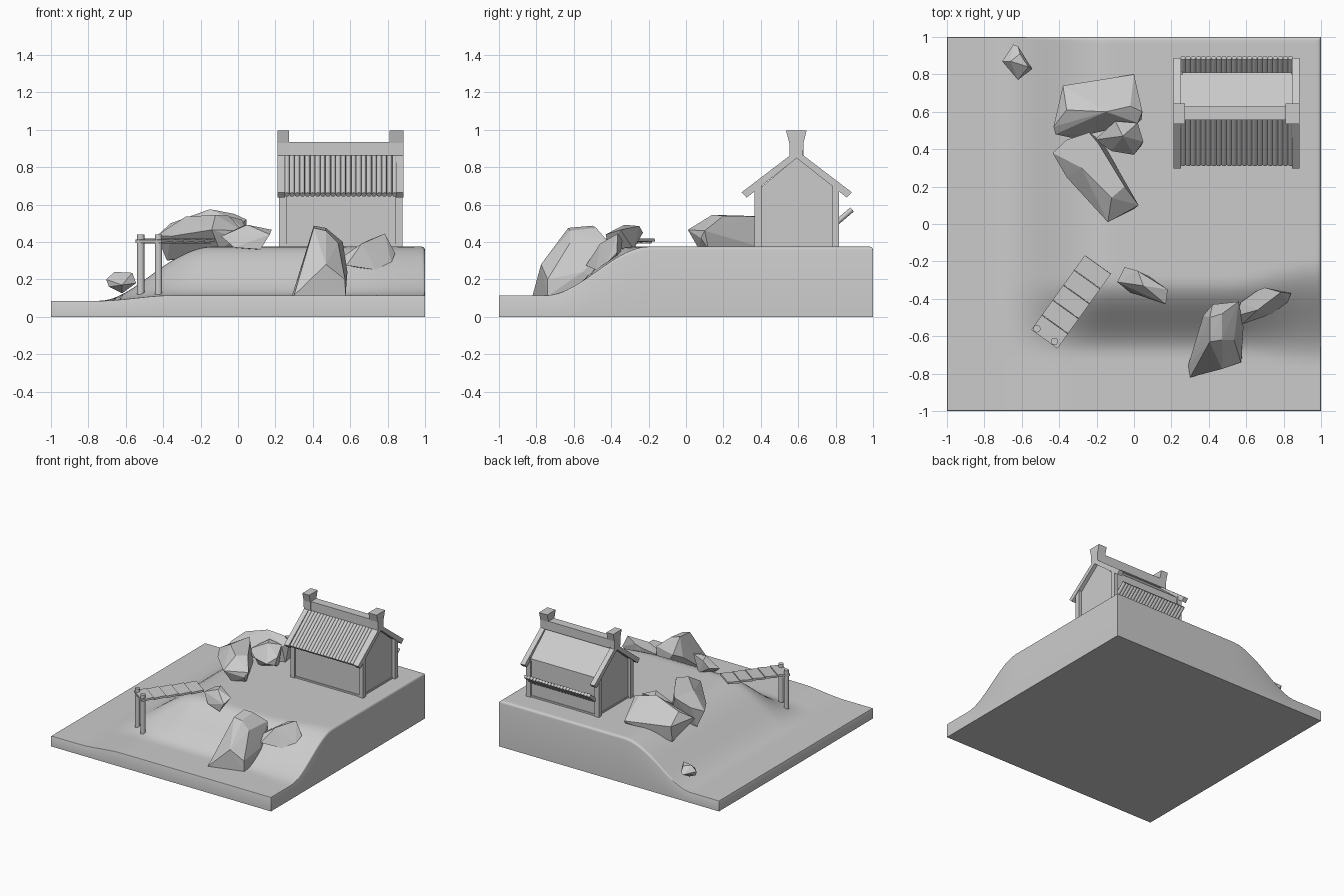
import bpy, bmesh, math
from mathutils import Vector, Matrix

if "Cube" in bpy.data.objects:
    bpy.data.objects.remove(bpy.data.objects["Cube"])

stone = bpy.data.materials.new("pale_grey")
stone.diffuse_color = (0.6, 0.6, 0.6, 1)
stone.use_nodes = True
stone.node_tree.nodes["Principled BSDF"].inputs["Base Color"].default_value = stone.diffuse_color


def finish(name, bm, smooth=None):
    bmesh.ops.recalc_face_normals(bm, faces=bm.faces)
    me = bpy.data.meshes.new(name)
    bm.to_mesh(me)
    bm.free()
    me.materials.append(stone)
    ob = bpy.data.objects.new(name, me)
    bpy.context.collection.objects.link(ob)
    if smooth:
        bpy.ops.object.select_all(action='DESELECT')
        ob.select_set(True)
        bpy.context.view_layer.objects.active = ob
        bpy.ops.object.shade_smooth_by_angle(angle=math.radians(smooth))
    return ob


def add_box(bm, centre, size, rot=Matrix()):
    m = Matrix.Translation(centre) @ rot @ Matrix.Diagonal((*size, 1))
    bmesh.ops.create_cube(bm, size=1, matrix=m)


def box(name, lo, hi):
    bm = bmesh.new()
    lo, hi = Vector(lo), Vector(hi)
    add_box(bm, (lo + hi) / 2, hi - lo)
    return finish(name, bm)


def prism(name, profile, x0, x1):
    """Extrude a (y, z) profile along x."""
    bm = bmesh.new()
    f = bm.faces.new([bm.verts.new((x0, y, z)) for y, z in profile])
    ext = bmesh.ops.extrude_face_region(bm, geom=[f])["geom"]
    bmesh.ops.translate(bm, vec=(x1 - x0, 0, 0),
                        verts=[v for v in ext if isinstance(v, bmesh.types.BMVert)])
    return finish(name, bm)


def add_rod(bm, a, b, r, n):
    a, b = Vector(a), Vector(b)
    m = Matrix.Translation((a + b) / 2) @ (b - a).to_track_quat('Z', 'Y').to_matrix().to_4x4()
    bmesh.ops.create_cone(bm, cap_ends=True, segments=n, radius1=r, radius2=r,
                          depth=(b - a).length, matrix=m)


def rock(name, *pts):
    """Faceted boulder: convex hull of a few corner points."""
    bm = bmesh.new()
    vs = [bm.verts.new(p) for p in pts]
    res = bmesh.ops.convex_hull(bm, input=vs)
    junk = {g for g in res["geom_interior"] + res["geom_unused"] if isinstance(g, bmesh.types.BMVert)}
    bmesh.ops.delete(bm, geom=list(junk), context='VERTS')
    finish(name, bm)


def ramp(t, a, b):
    t = min(1, max(0, (t - a) / (b - a)))
    return t * t * (3 - 2 * t)


# Terrain: smooth raised plateau with softly rounded rim
def height(x, y):
    wide = ramp(x, 0.5, 1)
    cliff = ramp(y, -0.70 - 0.05 * wide, -0.30 + 0.10 * wide)
    h = 0.085 + 0.03 * ramp(x, -0.75, -0.35) + 0.26 * ramp(x, -0.74, -0.14) * cliff
    edge = 1 - max(abs(x), abs(y))
    r = 0.05 * h
    if edge < r:
        h -= r - math.sqrt(max(0, r * r - (r - edge) ** 2))
    return h


rim = [0, 0.002, 0.006, 0.012, 0.02]
line = [-1 + r for r in rim] + [-0.96 + 0.04 * i for i in range(49)] + [1 - r for r in reversed(rim)]
n = len(line)
bm = bmesh.new()
grid = [[bm.verts.new((x, y, height(x, y))) for y in line] for x in line]
for i in range(n - 1):
    for j in range(n - 1):
        bm.faces.new((grid[i][j], grid[i + 1][j], grid[i + 1][j + 1], grid[i][j + 1]))
ring = ([grid[i][0] for i in range(n - 1)] + [grid[-1][j] for j in range(n - 1)]
        + [grid[i][-1] for i in range(n - 1, 0, -1)] + [grid[0][j] for j in range(n - 1, 0, -1)])
low = [bm.verts.new((v.co.x, v.co.y, 0)) for v in ring]
for k in range(len(ring)):
    q = (k + 1) % len(ring)
    bm.faces.new((ring[k], low[k], low[q], ring[q]))
bm.faces.new(low)
finish("terrain", bm, 40)

# House body with gables, sill and corner posts
prism("house_walls", [(0.38, 0.36), (0.38, 0.675), (0.592, 0.85), (0.804, 0.675), (0.804, 0.36)], 0.245, 0.855)
box("house_sill", (0.24, 0.374, 0.36), (0.86, 0.81, 0.388))
for sx, x in (("left", 0.22), ("right", 0.842)):
    for sy, y in (("front", 0.366), ("back", 0.78)):
        box(f"{sx}_{sy}_post", (x, y, 0.36), (x + 0.038, y + 0.038, 0.70))

# Sloping gable boards and flared ridge ends
for side, x0, x1 in (("left", 0.212, 0.252), ("right", 0.845, 0.885)):
    for end, s in (("front", -1), ("back", 1)):
        prof = [(0.592, 0.89), (0.592 + s * 0.295, 0.665), (0.592 + s * 0.268, 0.637), (0.592, 0.848)]
        prism(f"{side}_{end}_gable_board", prof, x0, x1)
for side, x0, x1 in (("left", 0.21, 0.272), ("right", 0.81, 0.885)):
    half = [(0.036, 0.862), (0.038, 0.93), (0.055, 0.995)]
    prism(f"{side}_ridge_end", [(0.59 + w, z) for w, z in half] + [(0.59 - w, z) for w, z in half[::-1]], x0, x1)
box("roof_ridge", (0.25, 0.557, 0.862), (0.85, 0.627, 0.935))
prism("back_roof_panel", [(0.592, 0.875), (0.81, 0.69), (0.81, 0.67), (0.592, 0.84)], 0.25, 0.848)

# Roof rods on the front slope, and the tilted row at the back
for name, a, b in (("front_roof_rods", (0.318, 0.653), (0.58, 0.862)),
                   ("back_rods", (0.79, 0.49), (0.888, 0.574))):
    bm = bmesh.new()
    for i in range(22):
        x = 0.262 + i * 0.0274
        add_rod(bm, (x, *a), (x, *b), 0.0142, 8)
    finish(name, bm, 50)

# Plank walkway on two posts
turn = Matrix.Rotation(math.radians(54.3), 4, 'Z')
bm = bmesh.new()
for i in range(5):
    c = Vector((-0.336, -0.416, 0.407)) + turn @ Vector(((i - 2) * 0.0985, 0, 0))
    add_box(bm, c, (0.096, 0.172, 0.016), turn @ Matrix.Rotation(math.radians(-4), 4, 'Y'))
finish("walkway_planks", bm)
bm = bmesh.new()
for s in (-1, 1):
    c = Vector((-0.336, -0.416, 0.398)) + turn @ Vector((0, s * 0.06, 0))
    add_box(bm, c, (0.47, 0.015, 0.012), turn)
finish("walkway_rails", bm)
bm = bmesh.new()
for x, y in ((-0.52, -0.56), (-0.425, -0.628)):
    add_rod(bm, (x, y, 0.09), (x, y, 0.44), 0.02, 10)
finish("walkway_posts", bm, 40)

# Boulders
rock("tall_front_boulder", (.30, -.82, .115), (.29, -.755, .115), (.575, -.74, .11), (.572, -.74, .20),
     (.47, -.775, .28), (.405, -.50, .487), (.405, -.63, .475), (.47, -.48, .475), (.47, -.62, .46),
     (.56, -.415, .40), (.535, -.62, .395), (.585, -.55, .24), (.37, -.49, .33), (.42, -.43, .36), (.56, -.43, .15))
rock("right_front_boulder", (.55, -.49, .315), (.57, -.42, .33), (.66, -.355, .385), (.70, -.34, .41),
     (.785, -.365, .445), (.84, -.37, .34), (.82, -.42, .29), (.74, -.48, .25), (.58, -.535, .275),
     (.66, -.46, .39), (.70, -.36, .25))
rock("walkway_boulder", (-.09, -.31, .43), (-.05, -.23, .45), (.02, -.25, .485), (.05, -.33, .492),
     (.18, -.35, .465), (.17, -.43, .44), (.12, -.41, .36), (-.02, -.365, .37), (.08, -.28, .36))
rock("back_boulder", (-.43, .52, .435), (-.42, .48, .41), (-.38, .74, .43), (.0, .80, .40), (.045, .60, .52),
     (.02, .54, .50), (-.15, .60, .575), (-.02, .63, .55), (-.36, .61, .50), (-.24, .48, .42), (-.33, .46, .38),
     (-.38, .72, .30), (.0, .78, .36), (.04, .56, .36))
rock("middle_boulder", (-.21, .45, .46), (-.10, .55, .53), (.02, .54, .52), (.05, .44, .46), (.04, .42, .40),
     (.0, .37, .42), (-.12, .39, .43), (-.06, .47, .54), (-.1, .42, .36), (.02, .5, .36))
rock("left_boulder", (-.435, .38, .435), (-.36, .45, .47), (-.24, .49, .535), (-.19, .43, .535), (-.28, .30, .535),
     (-.12, .14, .545), (-.05, .20, .54), (.025, .10, .46), (.0, .08, .42), (-.14, .01, .465), (-.10, .07, .36),
     (-.36, .25, .43), (-.38, .40, .30), (-.01, .12, .36), (-.17, .44, .36))
rock("tiny_boulder", (-.705, .87, .20), (-.645, .96, .19), (-.62, .95, .20), (-.66, .87, .24), (-.565, .84, .235),
     (-.61, .91, .235), (-.545, .83, .18), (-.62, .77, .17), (-.62, .84, .125), (-.69, .855, .16))
